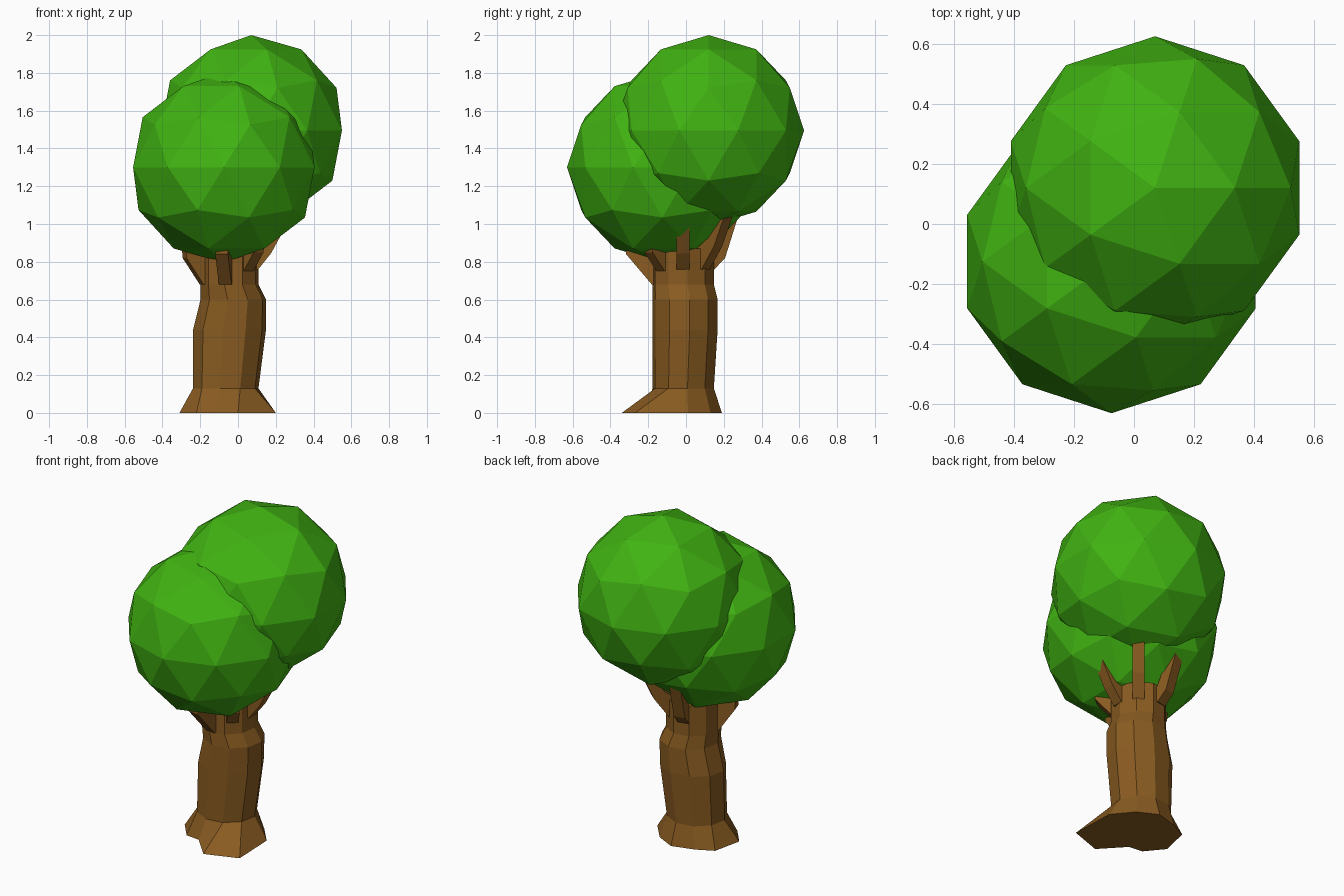
import bpy, bmesh
from math import cos, sin, radians
from mathutils import Vector

if "Cube" in bpy.data.objects:
    bpy.data.objects.remove(bpy.data.objects["Cube"])


def material(name, rgb):
    m = bpy.data.materials.new(name)
    m.diffuse_color = (*rgb, 1)
    m.use_nodes = True
    m.node_tree.nodes["Principled BSDF"].inputs["Base Color"].default_value = m.diffuse_color
    return m


BARK = material("bark", (0.25, 0.105, 0.015))
LEAF = material("leaf", (0.052, 0.45, 0.006))


def finish(name, bm, mat):
    bmesh.ops.recalc_face_normals(bm, faces=bm.faces)
    me = bpy.data.meshes.new(name)
    bm.to_mesh(me)
    bm.free()
    me.materials.append(mat)
    ob = bpy.data.objects.new(name, me)
    bpy.context.collection.objects.link(ob)
    return ob


# Leaf crowns: two low-poly balls
def crown(name, loc):
    bm = bmesh.new()
    bmesh.ops.create_icosphere(bm, subdivisions=2, radius=0.505)
    finish(name, bm, LEAF).location = loc


crown("upper_crown", (0.07, 0.12, 1.495))
crown("lower_crown", (-0.075, -0.125, 1.3))

# Trunk: ten-sided rings over an uneven root outline
roots = [(.19, .01), (.09, .13), (-.03, .19), (-.17, .15), (-.27, .10),
         (-.31, -.08), (-.22, -.19), (-.13, -.20), (0, -.34), (.20, -.27)]
# each ring: z, x min, x max, y min, y max
rings = [(.13, -.24, .11, -.18, .15), (.44, -.24, .15, -.18, .17),
         (.60, -.20, .15, -.18, .17), (.68, -.20, .11, -.18, .15),
         (.87, -.20, .11, -.18, .15)]
bm = bmesh.new()
loops = [[bm.verts.new((x, y, 0)) for x, y in roots]]
for z, x0, x1, y0, y1 in rings:
    loop = []
    for i in range(10):
        a = radians(8 + 36 * i)
        loop.append(bm.verts.new(((x0 + x1) / 2 + (x1 - x0) / 2 * cos(a),
                                  (y0 + y1) / 2 + (y1 - y0) / 2 * sin(a), z)))
    loops.append(loop)
for lo, hi in zip(loops, loops[1:]):
    for i in range(10):
        j = (i + 1) % 10
        bm.faces.new((lo[i], lo[j], hi[j], hi[i]))
bm.faces.new(loops[0])
bm.faces.new(loops[-1])
finish("trunk", bm, BARK)


# Branches: a bent side profile given a constant width
def branch(name, angle, foot, knee, tip, width=0.068):
    a = radians(angle)
    out, side = Vector((cos(a), sin(a), 0)), Vector((-sin(a), cos(a), 0))
    centre = Vector((-0.045, -0.015, 0))
    profile = [(0.08, foot[1]), foot, knee, tip, (tip[0] - 0.045, tip[1]),
               (knee[0] - 0.065, knee[1] + 0.035), (0.08, 0.86)]
    bm = bmesh.new()
    verts = [bm.verts.new(centre + out * r + Vector((0, 0, z)) - side * width / 2)
             for r, z in profile]
    face = bm.faces.new(verts)
    ext = bmesh.ops.extrude_face_region(bm, geom=[face])
    moved = [g for g in ext["geom"] if isinstance(g, bmesh.types.BMVert)]
    bmesh.ops.translate(bm, verts=moved, vec=side * width)
    finish(name, bm, BARK)


branch("front_branch", 262, (.163, .68), (.30, .84), (.30, .96))
branch("left_branch", 198, (.155, .68), (.25, .82), (.26, .96))
branch("front_right_branch", 310, (.155, .75), (.24, .85), (.26, .97))
branch("right_branch", 0, (.152, .76), (.22, .845), (.31, 1.01))
branch("back_right_branch", 50, (.155, .76), (.24, .88), (.34, 1.10))
branch("back_branch", 103, (.162, .76), (.22, .82), (.31, 1.10))
